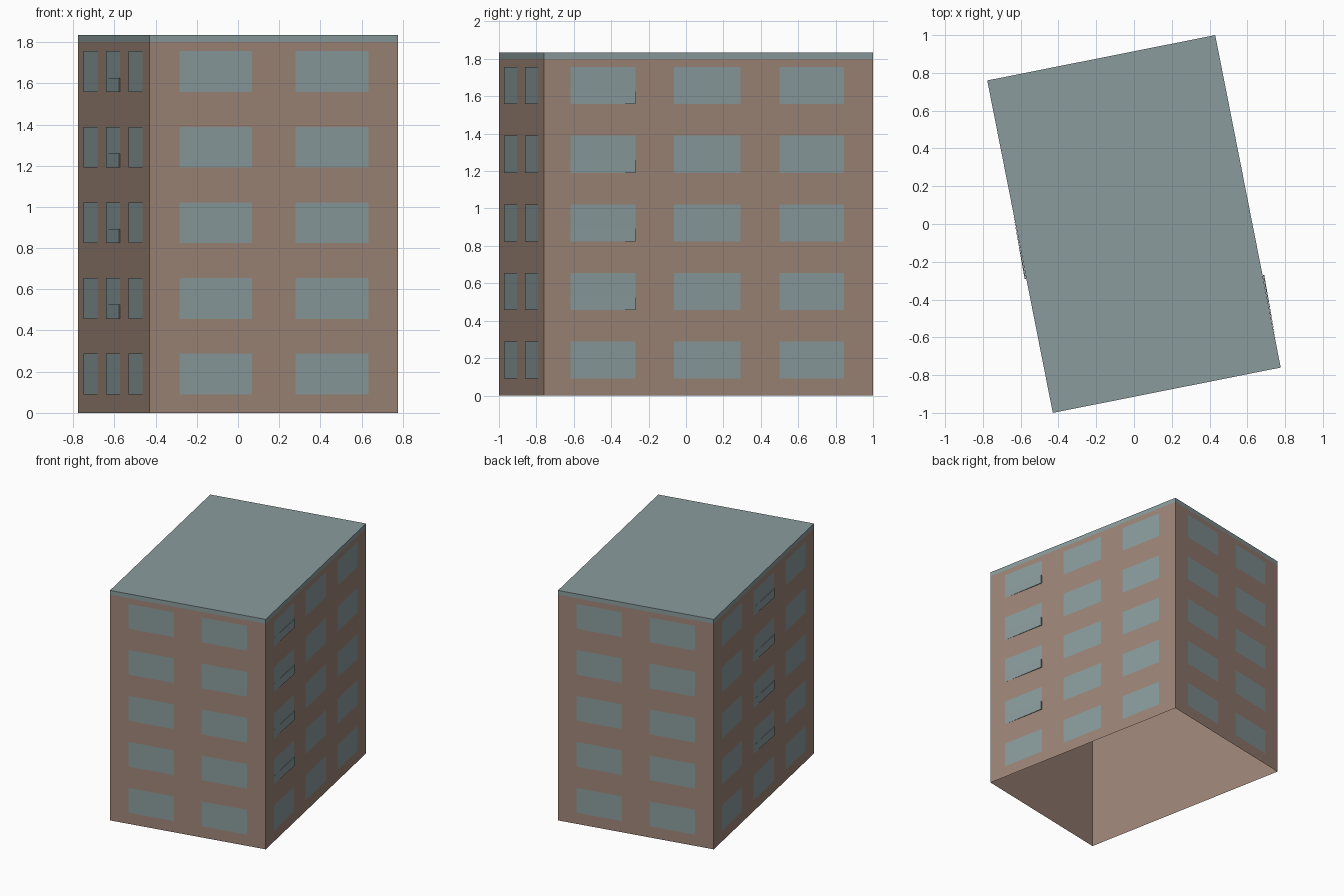
import bpy
import bmesh
from mathutils import Vector

cube = bpy.data.objects.get("Cube")
if cube:
    bpy.data.objects.remove(cube)


def material(name, rgb):
    mat = bpy.data.materials.new(name)
    mat.use_nodes = True
    mat.diffuse_color = (*rgb, 1)
    mat.node_tree.nodes["Principled BSDF"].inputs["Base Color"].default_value = (*rgb, 1)
    return mat


brown = material("brown_plaster", (0.34, 0.235, 0.185))
glass = material("grey_blue", (0.255, 0.33, 0.335))

WALL_TOP, ROOF_TOP = 1.80, 1.835
FLOOR_STEP = 0.367
FLOORS = 5

# Turned rectangular footprint, counter-clockwise from the front left corner
a, b = Vector((0.43, 1.0, 0)), Vector((0.777, -0.76, 0))
corners = [-a, b, a, -b]
UP = Vector((0, 0, 1))


def make_object(name, bm, mat):
    mesh = bpy.data.meshes.new(name)
    bm.to_mesh(mesh)
    bm.free()
    mesh.materials.append(mat)
    obj = bpy.data.objects.new(name, mesh)
    bpy.context.collection.objects.link(obj)
    return obj


def add_quad(bm, points):
    bm.faces.new([bm.verts.new(p) for p in points])


# Walls: a shell that is open underneath
bm = bmesh.new()
for i, p in enumerate(corners):
    q = corners[(i + 1) % 4]
    add_quad(bm, [p, q, q + UP * WALL_TOP, p + UP * WALL_TOP])
bmesh.ops.remove_doubles(bm, verts=bm.verts, dist=0.0001)
make_object("walls", bm, brown)

# Flat roof slab
bm = bmesh.new()
base = bm.faces.new([bm.verts.new(p + UP * WALL_TOP) for p in corners])
top = bmesh.ops.extrude_face_region(bm, geom=[base], use_keep_orig=True)["geom"]
bmesh.ops.translate(bm, vec=UP * (ROOF_TOP - WALL_TOP),
                    verts=[v for v in top if isinstance(v, bmesh.types.BMVert)])
bmesh.ops.recalc_face_normals(bm, faces=bm.faces)
make_object("roof", bm, glass)

# Window columns as start and end fractions along each wall
short_wall = [(0.12, 0.413), (0.587, 0.88)]
long_wall = [(0.08, 0.278), (0.395, 0.597), (0.715, 0.912)]
# name, columns, index of the column whose sills flare outward
walls = [("front", short_wall, None), ("right", long_wall, 0),
         ("back", short_wall, None), ("left", long_wall, 1)]

for i, (side, columns, flared) in enumerate(walls):
    p, q = corners[i], corners[(i + 1) % 4]
    out = (q - p).cross(UP).normalized()
    bm = bmesh.new()

    def point(t, z, depth=0.002):
        return p.lerp(q, t) + UP * z + out * depth

    for c, (s, e) in enumerate(columns):
        for floor in range(FLOORS):
            z0 = 0.09 + floor * FLOOR_STEP
            z1 = z0 + 0.198
            add_quad(bm, [point(s, z0), point(e, z0), point(e, z1), point(s, z1)])
            # Slim wedge along the lower part of the pane
            if c == flared and floor > 0:
                zm, far = z0 + 0.068, 0.009
                add_quad(bm, [point(s, z0), point(e, z0, far), point(e, zm, far), point(s, zm)])
                add_quad(bm, [point(e, z0, far), point(e, z0), point(e, zm), point(e, zm, far)])
                for z in (z0, zm):
                    bm.faces.new([bm.verts.new(v) for v in
                                  (point(s, z), point(e, z), point(e, z, far))])
    make_object(side + "_windows", bm, glass)
